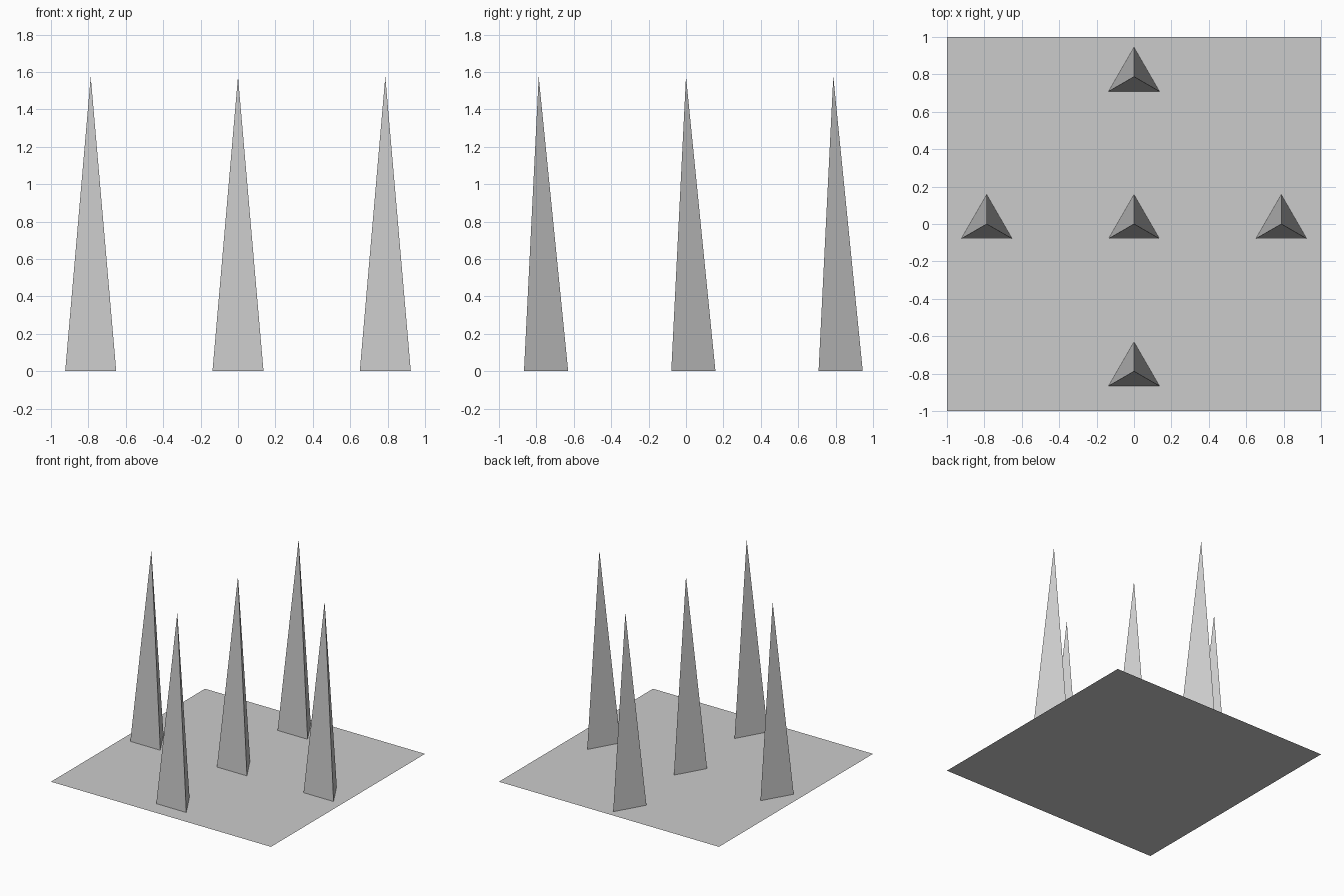
import bpy

if "Cube" in bpy.data.objects:
    bpy.data.objects.remove(bpy.data.objects["Cube"])

R = 0.1575          # spike base radius
H = 10 * R          # spike height
D = 5 * R           # distance of outer spikes from the centre

# Flat square base
bpy.ops.mesh.primitive_plane_add(size=2, location=(0, 0, 0))
bpy.context.object.name = "base_plate"

# Three-sided spikes: one in the centre, four around it
spots = {
    "centre": (0, 0),
    "left": (-D, 0),
    "right": (D, 0),
    "front": (0, -D),
    "back": (0, D),
}
for name, (x, y) in spots.items():
    bpy.ops.mesh.primitive_cone_add(vertices=3, radius1=R, radius2=0, depth=H,
                                    location=(x, y, H / 2))
    bpy.context.object.name = f"{name}_spike"
